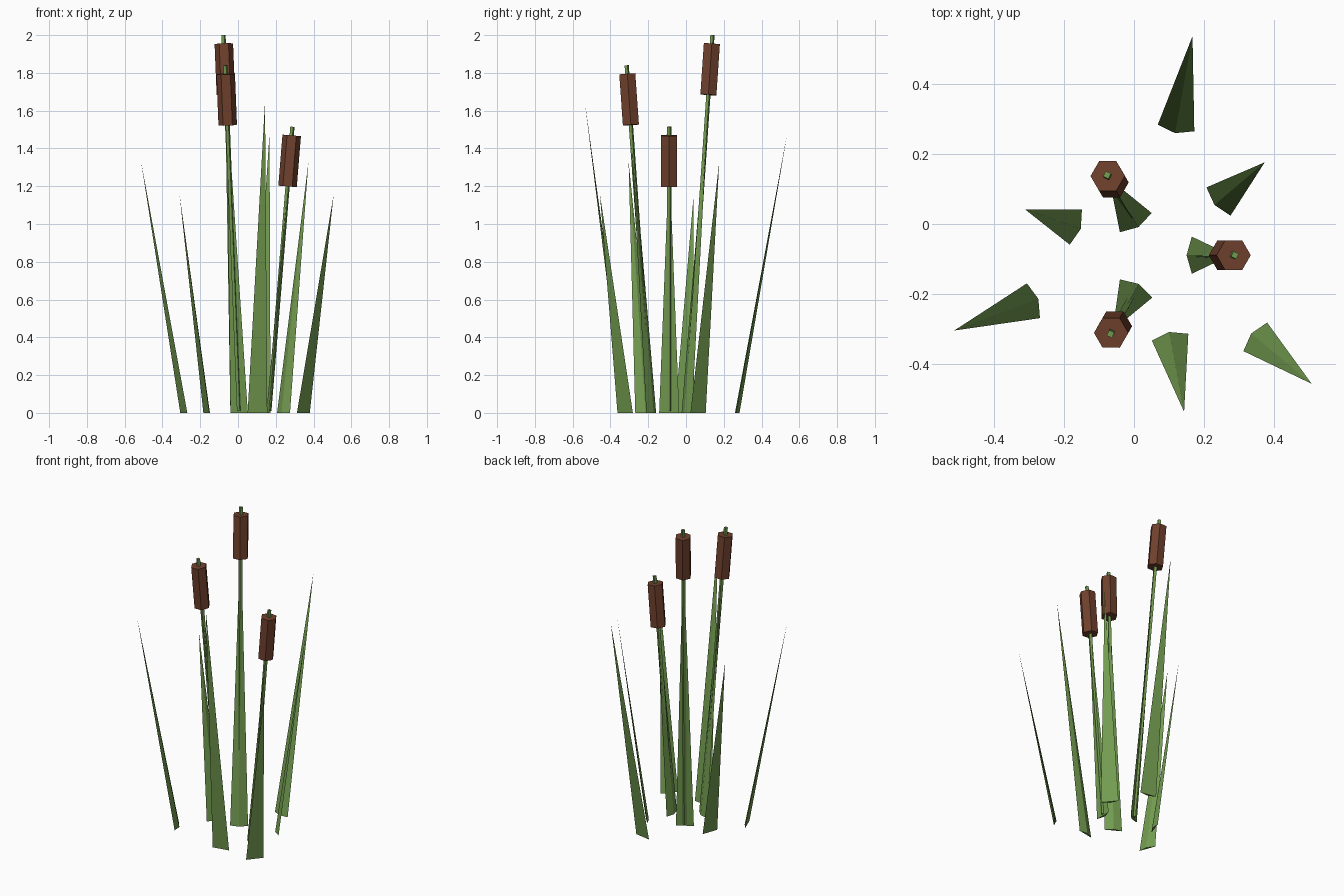
import bpy, bmesh, math
from mathutils import Vector, Matrix

if "Cube" in bpy.data.objects:
    bpy.data.objects.remove(bpy.data.objects["Cube"], do_unlink=True)


def material(name, rgb):
    m = bpy.data.materials.new(name)
    m.use_nodes = True
    m.diffuse_color = (*rgb, 1)
    m.node_tree.nodes["Principled BSDF"].inputs["Base Color"].default_value = (*rgb, 1)
    return m


GREEN = material("leaf_green", (0.17, 0.33, 0.08))
BROWN = material("seed_brown", (0.16, 0.052, 0.026))


def add_object(name, bm, mat):
    bmesh.ops.recalc_face_normals(bm, faces=bm.faces)
    mesh = bpy.data.meshes.new(name)
    bm.to_mesh(mesh)
    bm.free()
    mesh.materials.append(mat)
    ob = bpy.data.objects.new(name, mesh)
    bpy.context.collection.objects.link(ob)


def blade(name, base, tip, width=0.106, ridge=0.015):
    """Three-sided spike, flat on the side it leans to, ridged on the other."""
    base, tip = Vector(base), Vector(tip)
    out = Vector((tip.x - base.x, tip.y - base.y, 0)).normalized()
    side = Vector((-out.y, out.x, 0)) * width / 2
    bm = bmesh.new()
    a, b, c, top = [bm.verts.new(p) for p in
                    (base + side, base - out * ridge, base - side, tip)]
    bm.faces.new((a, b, c))
    for p, q in ((a, b), (b, c), (c, a)):
        bm.faces.new((p, q, top))
    add_object(name, bm, GREEN)


def rod(name, start, end, radius, sides, mat, turn=0):
    """Straight prism between two points."""
    axis = end - start
    tilt = Vector((0, 0, 1)).rotation_difference(axis).to_matrix().to_4x4()
    place = Matrix.Translation((start + end) / 2) @ tilt @ Matrix.Rotation(turn, 4, 'Z')
    bm = bmesh.new()
    bmesh.ops.create_cone(bm, cap_ends=True, segments=sides, radius1=radius,
                          radius2=radius, depth=axis.length, matrix=place)
    add_object(name, bm, mat)


# Loose leaves: base centre and tip
leaves = [
    ((0.12, 0.274, 0), (0.167, 0.536, 1.48)),
    ((0.241, 0.064, 0), (0.373, 0.176, 1.33)),
    ((-0.166, -0.009, 0), (-0.31, 0.041, 1.16)),
    ((-0.287, -0.219, 0), (-0.513, -0.304, 1.33)),
    ((0.103, -0.323, 0), (0.143, -0.536, 1.65)),
    ((0.346, -0.322, 0), (0.507, -0.456, 1.16)),
]
for i, (base, tip) in enumerate(leaves, 1):
    blade(f"leaf_{i}", base, tip)

# Reeds: stem foot, stem top, and a sheath leaf running up into the seed head
reeds = [
    ((0.005, 0.004, 0), (-0.077, 0.14, 2.0)),
    ((0.006, -0.184, 0), (-0.067, -0.314, 1.84)),
    ((0.165, -0.089, 0), (0.288, -0.089, 1.515)),
]
for i, (foot, top) in enumerate(reeds, 1):
    foot, top = Vector(foot), Vector(top)
    up = (top - foot).normalized()
    blade(f"sheath_leaf_{i}", foot, top - up * 0.15)
    rod(f"stem_{i}", foot + up * 0.01, top, 0.012, 4, GREEN, math.radians(20))
    rod(f"seed_head_{i}", top - up * 0.317, top - up * 0.046, 0.049, 6, BROWN,
        math.radians(30))
